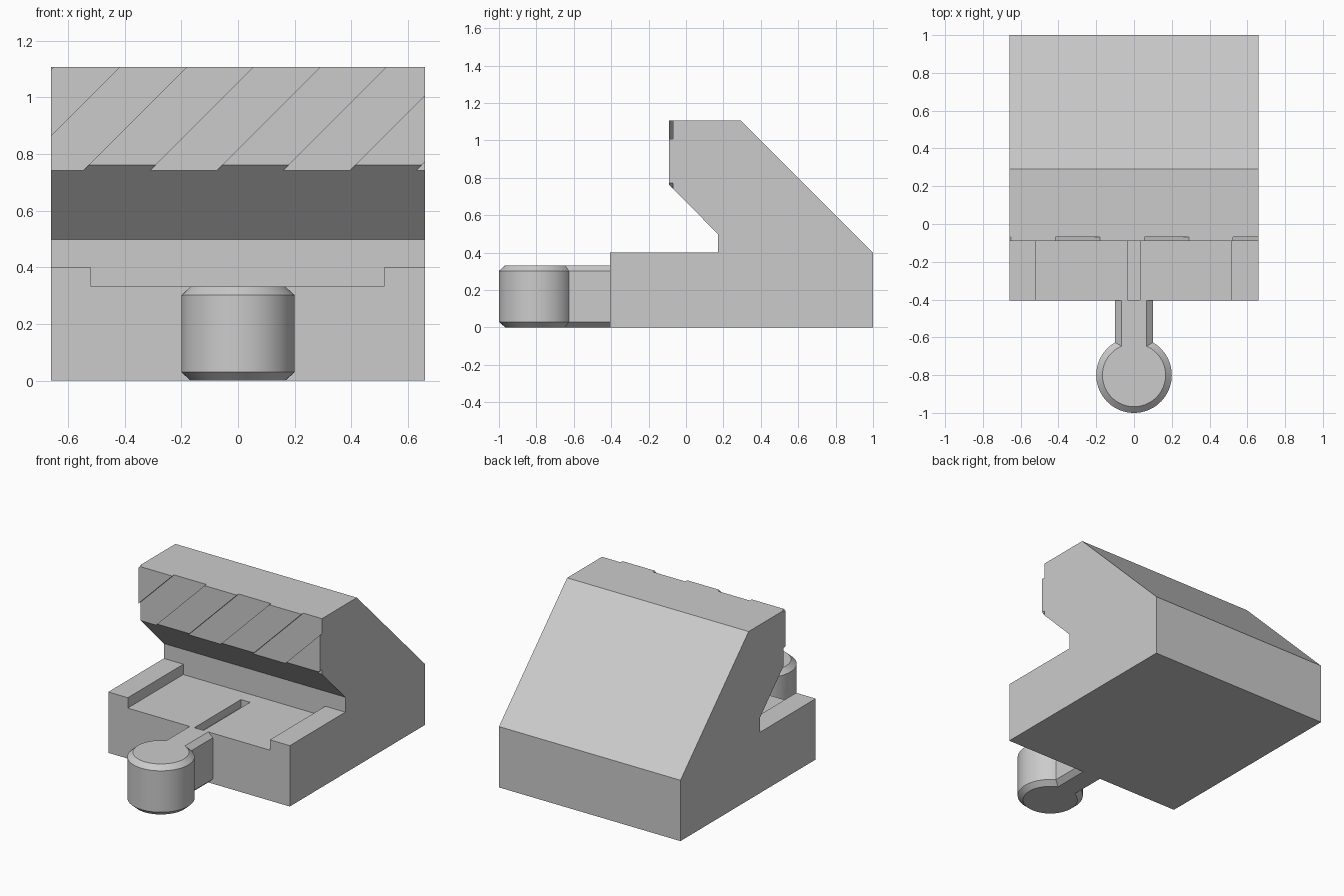
import bpy
import bmesh
import math

if "Cube" in bpy.data.objects:
    bpy.data.objects.remove(bpy.data.objects["Cube"], do_unlink=True)

grey = bpy.data.materials.new("plain grey")
grey.use_nodes = True
grey.diffuse_color = (0.6, 0.6, 0.6, 1)
grey.node_tree.nodes["Principled BSDF"].inputs["Base Color"].default_value = (0.6, 0.6, 0.6, 1)


def loft(bm, loops):
    """Skin a closed solid through matching loops of points."""
    rings = [[bm.verts.new(p) for p in loop] for loop in loops]
    n = len(rings[0])
    for a, b in zip(rings, rings[1:]):
        for i in range(n):
            j = (i + 1) % n
            bm.faces.new((a[i], a[j], b[j], b[i]))
    bm.faces.new(rings[0][::-1])
    bm.faces.new(rings[-1])


def finish(bm, name):
    bmesh.ops.recalc_face_normals(bm, faces=bm.faces)
    mesh = bpy.data.meshes.new(name)
    bm.to_mesh(mesh)
    bm.free()
    mesh.materials.append(grey)
    obj = bpy.data.objects.new(name, mesh)
    bpy.context.collection.objects.link(obj)
    return obj


def select(obj):
    bpy.ops.object.select_all(action="DESELECT")
    obj.select_set(True)
    bpy.context.view_layer.objects.active = obj


def cut(target, bm, name):
    cutter = finish(bm, name)
    cutter.hide_render = True
    mod = target.modifiers.new(name, "BOOLEAN")
    mod.operation = "DIFFERENCE"
    mod.solver = "EXACT"
    mod.object = cutter
    select(target)
    bpy.ops.object.modifier_apply(modifier=name)
    bpy.data.objects.remove(cutter, do_unlink=True)


def box(bm, x0, x1, y0, y1, z0, z1):
    loft(bm, [[(x0, y0, z), (x1, y0, z), (x1, y1, z), (x0, y1, z)] for z in (z0, z1)])


HALF, FRONT, TOP = 0.66, -0.405, 1.107

# Jaw body: side profile carried across the width
profile = [(FRONT, 0), (1, 0), (1, 0.4), (0.292, TOP), (-0.09, TOP),
           (-0.09, 0.762), (0.172, 0.498), (0.172, 0.4), (FRONT, 0.4)]
bm = bmesh.new()
loft(bm, [[(x, y, z) for y, z in profile] for x in (-HALF, HALF)])
body = finish(bm, "jaw_body")

# Shallow tray in the lower ledge
bm = bmesh.new()
box(bm, -0.518, 0.515, -0.6, 0.172, 0.332, 0.45)
cut(body, bm, "tray_cutter")

# Narrow slot in the tray floor
bm = bmesh.new()
box(bm, -0.035, 0.032, FRONT + 0.002, 0.08, 0.28, 0.36)
cut(body, bm, "slot_cutter")

# Slanted grip grooves on the jaw face
bm = bmesh.new()
low, high = 0.6, 1.3
for k in range(5):
    u0 = -0.885 + 0.47 * k
    u1 = u0 + 0.235
    loft(bm, [[(u0 + z - TOP, y, z) if side == 0 else (u1 + z - TOP, y, z)
               for side, y in ((0, -0.2), (1, -0.2), (1, -0.07), (0, -0.07))]
              for z in (low, high)])
cut(body, bm, "groove_cutter")


# Round knob and its neck: one chamfered keyhole outline
def keyhole(radius, half_neck, z, steps=64):
    start = math.asin(half_neck / radius)
    points = [(half_neck, FRONT, z)]
    for i in range(steps + 1):
        a = start + (2 * math.pi - 2 * start) * i / steps
        points.append((radius * math.sin(a), -0.8 + radius * math.cos(a), z))
    points.append((-half_neck, FRONT, z))
    return points


bm = bmesh.new()
loft(bm, [keyhole(0.167, 0.067, 0), keyhole(0.2, 0.1, 0.03),
          keyhole(0.2, 0.1, 0.302), keyhole(0.167, 0.067, 0.332)])
knob = finish(bm, "knob_and_neck")
select(knob)
bpy.ops.object.shade_smooth_by_angle(angle=math.radians(30))
